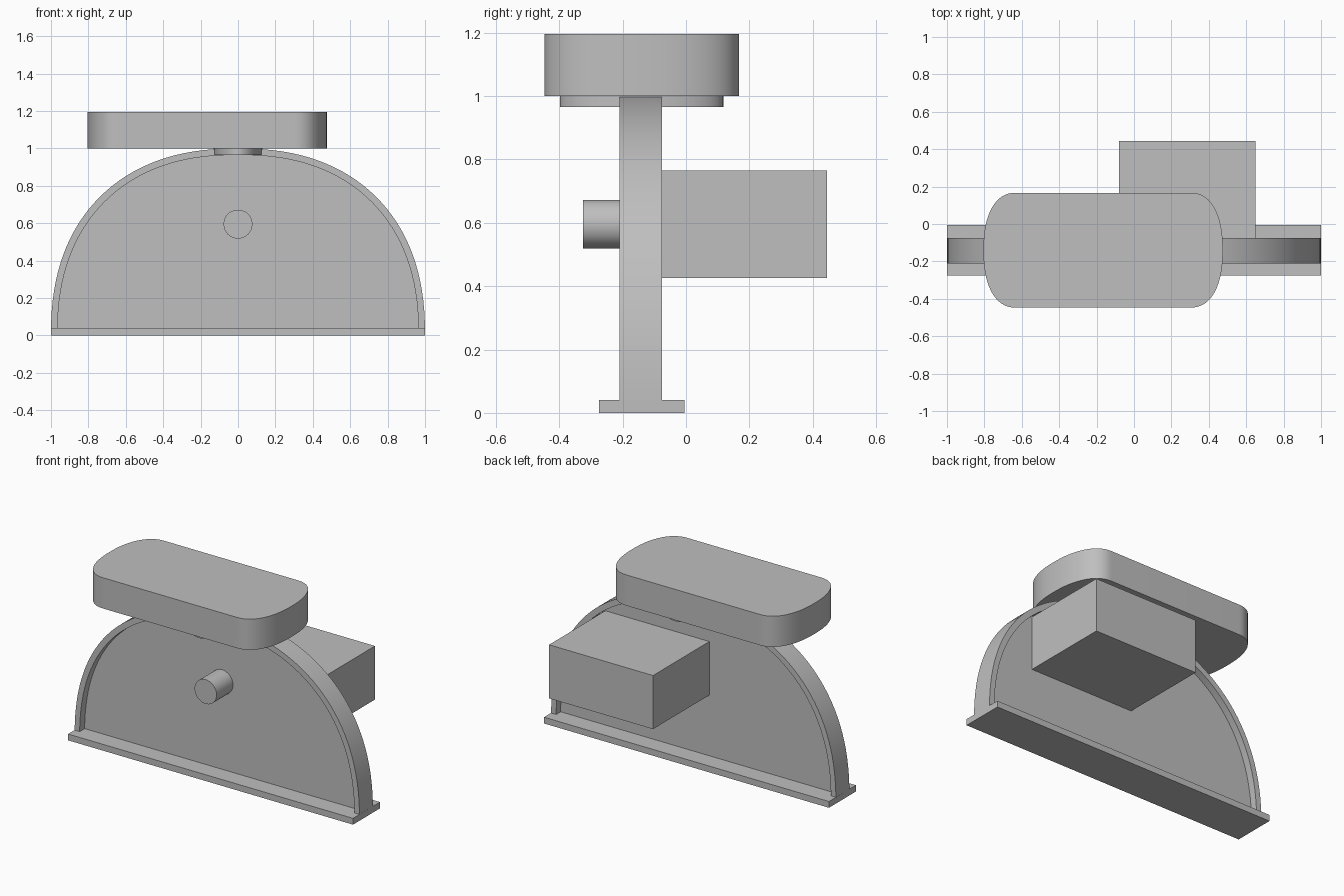
import bpy
import bmesh
from math import sin, cos, pi, copysign, radians
from mathutils import Matrix

cube = bpy.data.objects.get("Cube")
if cube:
    bpy.data.objects.remove(cube, do_unlink=True)

grey = bpy.data.materials.new("plain grey")
grey.use_nodes = True
GREY = (0.52, 0.52, 0.52, 1)
grey.diffuse_color = GREY
grey.node_tree.nodes["Principled BSDF"].inputs["Base Color"].default_value = GREY

FRONT_BACK = Matrix.Rotation(radians(90), 4, "X")   # turns local z to -y
MID_Y = -0.14


def arc(rx, ry, power, start, end, steps):
    """Points along a superellipse between two angles."""
    points = []
    for i in range(steps + 1):
        a = start + (end - start) * i / steps
        c, s = cos(a), sin(a)
        c, s = (0 if abs(v) < 1e-9 else v for v in (c, s))
        points.append((copysign(abs(c) ** (2 / power), c) * rx,
                       copysign(abs(s) ** (2 / power), s) * ry))
    return points


def finish(bm, name, smooth=True):
    bmesh.ops.remove_doubles(bm, verts=bm.verts, dist=1e-5)
    bmesh.ops.recalc_face_normals(bm, faces=bm.faces)
    mesh = bpy.data.meshes.new(name)
    bm.to_mesh(mesh)
    bm.free()
    mesh.materials.append(grey)
    obj = bpy.data.objects.new(name, mesh)
    bpy.context.collection.objects.link(obj)
    if smooth:
        bpy.ops.object.select_all(action="DESELECT")
        obj.select_set(True)
        bpy.context.view_layer.objects.active = obj
        bpy.ops.object.shade_smooth_by_angle(angle=radians(30))
    return obj


def prism(name, outline, low, high, matrix=Matrix()):
    """Extrude a closed outline along local z, then place it."""
    bm = bmesh.new()
    face = bm.faces.new([bm.verts.new((x, y, low)) for x, y in outline])
    top = bmesh.ops.extrude_face_region(bm, geom=[face])["geom"]
    moved = [v for v in top if isinstance(v, bmesh.types.BMVert)]
    bmesh.ops.translate(bm, verts=moved, vec=(0, 0, high - low))
    bm.transform(matrix)
    return finish(bm, name)


def box(name, x, y, z):
    bm = bmesh.new()
    bmesh.ops.create_cube(bm, size=1)
    for v in bm.verts:
        v.co = [(a + b) / 2 + c * (b - a) for (a, b), c in zip((x, y, z), v.co)]
    return finish(bm, name, smooth=False)


# Arched rim around the body, a half hoop standing on the base
STEPS = 64
outer = arc(1, 1, 2.3, 0, pi, STEPS)
inner = arc(0.965, 0.965, 2.3, 0, pi, STEPS)
prism("arched_rim", outer + inner[::-1], 0.075, 0.21, FRONT_BACK)

# Thin recessed wall inside the rim
prism("body_panel", arc(0.98, 0.98, 2.3, 0, pi, STEPS), 0.12, 0.16, FRONT_BACK)

# Flat foot
box("base_plate", (-1, 1), (-0.275, -0.005), (0, 0.04))

# Rear housing, fixed to the panel
box("rear_box", (-0.08, 0.65), (-0.13, 0.445), (0.425, 0.765))

# Round front knob
prism("front_knob", arc(0.077, 0.077, 2, 0, 2 * pi, 48)[:-1], 0.14, 0.325,
      Matrix.Translation((0, 0, 0.595)) @ FRONT_BACK)

# Oval collar under the tray
prism("oval_collar", arc(0.13, 0.258, 2, 0, 2 * pi, 64)[:-1], 0.965, 1.0,
      Matrix.Translation((0, MID_Y, 0)))

# Tray with rounded ends, set off to one side
right_end = [(x + 0.465, y) for x, y in arc(0.175, 0.307, 2.3, -pi / 2, pi / 2, 48)]
left_end = [(-x, -y) for x, y in right_end]
prism("top_tray", right_end + left_end, 1.0, 1.195,
      Matrix.Translation((-0.165, MID_Y, 0)))
